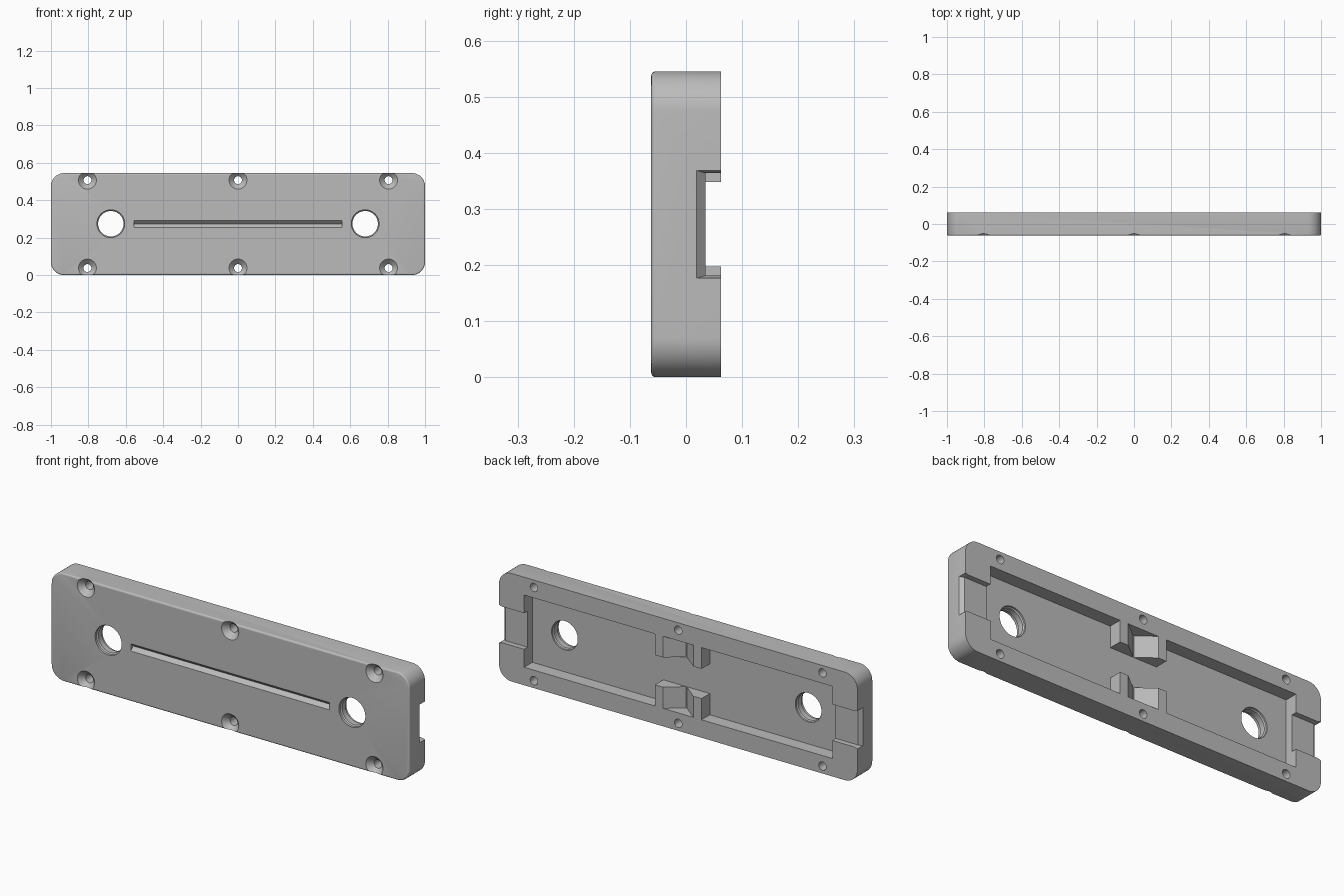
import bpy, bmesh, math

if "Cube" in bpy.data.objects:
    bpy.data.objects.remove(bpy.data.objects["Cube"], do_unlink=True)

FRONT, BACK, FLOOR = -0.062, 0.062, -0.004   # outer faces and pocket floor (y)
MID = 0.2725                                 # centre height
OUT = 0.1                                    # cutters overshoot the back to here

grey = bpy.data.materials.new("plain grey")
grey.use_nodes = True
grey.diffuse_color = (0.5, 0.5, 0.5, 1)
grey.node_tree.nodes["Principled BSDF"].inputs["Base Color"].default_value = (0.5, 0.5, 0.5, 1)


def loft(name, rings):
    """Closed solid through a list of matching point rings."""
    bm = bmesh.new()
    loops = [[bm.verts.new(p) for p in ring] for ring in rings]
    for a, b in zip(loops, loops[1:]):
        for i in range(len(a)):
            j = (i + 1) % len(a)
            bm.faces.new((a[i], a[j], b[j], b[i]))
    bm.faces.new(loops[0])
    bm.faces.new(loops[-1])
    bmesh.ops.recalc_face_normals(bm, faces=bm.faces)
    mesh = bpy.data.meshes.new(name)
    bm.to_mesh(mesh)
    bm.free()
    mesh.materials.append(grey)
    obj = bpy.data.objects.new(name, mesh)
    bpy.context.collection.objects.link(obj)
    return obj


def rounded_rect(y, inset, r=0.07, steps=12):
    hw, hh, r = 1 - inset, MID - inset, r - inset
    ring = []
    for q, (sx, sz) in enumerate([(1, 1), (-1, 1), (-1, -1), (1, -1)]):
        for k in range(steps + 1):
            a = math.pi / 2 * (q + k / steps)
            ring.append((sx * (hw - r) + r * math.cos(a), y,
                         MID + sz * (hh - r) + r * math.sin(a)))
    return ring


def turned(name, x, z, profile, n=48):
    """Round cutter along y from (y, radius) pairs."""
    return loft(name, [[(x + r * math.cos(2 * math.pi * k / n), y,
                         z + r * math.sin(2 * math.pi * k / n)) for k in range(n)]
                       for y, r in profile])


# Plate with rounded corners and a softened front edge
e = 0.008
rings = []
for k in range(5):
    a = math.pi / 2 * k / 4
    rings.append(rounded_rect(FRONT + e * (1 - math.sin(a)), e * (1 - math.cos(a))))
plate = loft("cover_plate", rings[::-1] + [rounded_rect(BACK, 0)])

cutters = []

# Back pocket, leaving two tabs in the middle of the long walls
px, pz, tx, tz = 0.86, 0.182, 0.13, 0.075
outline = [(-px, -pz), (-tx, -pz), (-tx, -tz), (tx, -tz), (tx, -pz), (px, -pz),
           (px, pz), (tx, pz), (tx, tz), (-tx, tz), (-tx, pz), (-px, pz)]
cutters.append(loft("pocket_cutter", [[(x, y, MID + z) for x, z in outline]
                                      for y in (FLOOR, OUT)]))

# V groove through both tabs
slope = 0.084 / (BACK - FLOOR)
wide = slope * (OUT - FLOOR)
cutters.append(loft("tab_groove_cutter",
                    [[(-wide, OUT, z), (wide, OUT, z), (0.002, FLOOR + 0.0005, z),
                      (-0.002, FLOOR + 0.0005, z)] for z in (MID - pz, MID + pz)]))

# End openings with a flared outer lip
for s in (-1, 1):
    rings = []
    for x, half, y in [(0.8, 0.091, 0.035), (0.983, 0.091, 0.035), (1.003, 0.097, 0.016)]:
        rings.append([(s * x, y, MID - half), (s * x, y, MID + half),
                      (s * x, OUT, MID + half), (s * x, OUT, MID - half)])
    cutters.append(loft("end_opening_cutter", rings))

# Large round holes, narrowed between their two rims
for x in (-0.68, 0.68):
    cutters.append(turned("round_hole_cutter", x, MID + 0.002,
                          [(-0.08, 0.074), (-0.05, 0.074), (-0.045, 0.068),
                           (-0.017, 0.068), (-0.012, 0.073), (0.03, 0.073)]))

# Countersunk screw holes
for x in (-0.805, 0, 0.805):
    for z in (MID - 0.235, MID + 0.235):
        cutters.append(turned("screw_hole_cutter", x, z,
                              [(FRONT - 0.01, 0.058), (FRONT + 0.027, 0.021), (OUT, 0.021)], 32))

# Shallow V slot across the front
h = 0.0185
cutters.append(loft("front_slot_cutter",
                    [[(x, FRONT - 0.01, MID - h - 0.01), (x, FRONT - 0.01, MID + h + 0.01),
                      (x, FRONT + h, MID)] for x in (-0.555, 0.555)]))

# Cut everything out of the plate
bpy.context.view_layer.objects.active = plate
for c in cutters:
    c.hide_render = True
    mod = plate.modifiers.new("cut", 'BOOLEAN')
    mod.operation = 'DIFFERENCE'
    mod.solver = 'EXACT'
    mod.object = c
    bpy.ops.object.modifier_apply(modifier=mod.name)
    bpy.data.objects.remove(c, do_unlink=True)

for o in bpy.context.selected_objects:
    o.select_set(False)
plate.select_set(True)
bpy.ops.object.shade_smooth_by_angle(angle=math.radians(30))
